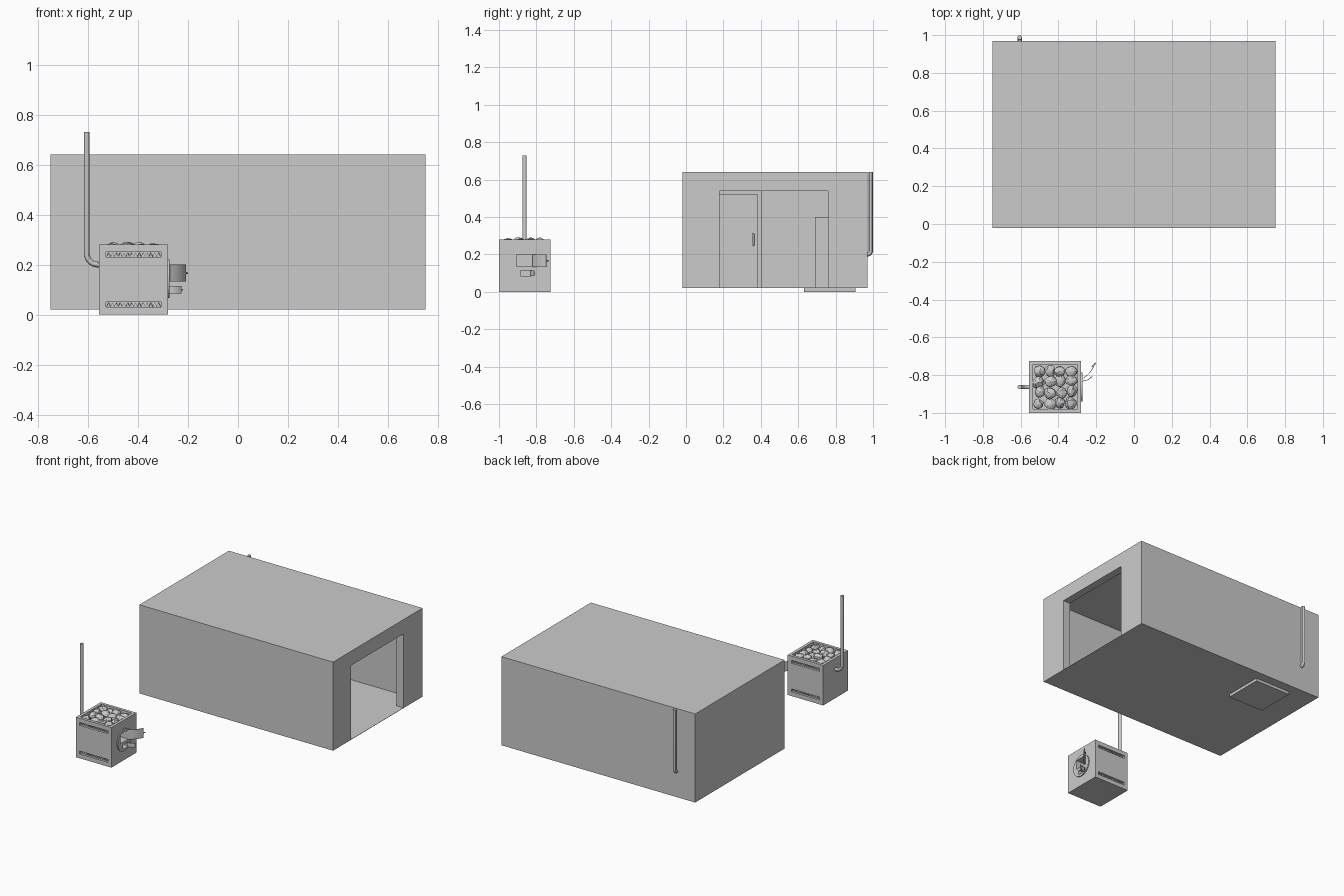
import bpy, bmesh, math, random
from mathutils import Vector, noise

if "Cube" in bpy.data.objects:
    bpy.data.objects.remove(bpy.data.objects["Cube"])

random.seed(4)


def finish(name, bm):
    me = bpy.data.meshes.new(name)
    bm.to_mesh(me)
    bm.free()
    ob = bpy.data.objects.new(name, me)
    bpy.context.collection.objects.link(ob)
    return ob


def select(ob):
    bpy.ops.object.select_all(action='DESELECT')
    ob.select_set(True)
    bpy.context.view_layer.objects.active = ob


def box(name, lo, hi):
    bm = bmesh.new()
    bmesh.ops.create_cube(bm, size=1)
    for v in bm.verts:
        v.co = [a + (b - a) * (c + 0.5) for a, b, c in zip(lo, hi, v.co)]
    return finish(name, bm)


def cut(ob, cutters):
    for c in cutters:
        c.hide_render = True
        m = ob.modifiers.new("cut", 'BOOLEAN')
        m.operation, m.object, m.solver = 'DIFFERENCE', c, 'EXACT'
        select(ob)
        bpy.ops.object.modifier_apply(modifier=m.name)
        bpy.data.objects.remove(c)


def tube(name, pts, r):
    cu = bpy.data.curves.new(name, 'CURVE')
    cu.dimensions = '3D'
    cu.bevel_depth, cu.bevel_resolution, cu.use_fill_caps = r, 4, True
    s = cu.splines.new('POLY')
    s.points.add(len(pts) - 1)
    for p, co in zip(s.points, pts):
        p.co = (*co, 1)
    ob = bpy.data.objects.new(name, cu)
    bpy.context.collection.objects.link(ob)
    select(ob)
    bpy.ops.object.convert(target='MESH')
    bpy.ops.object.shade_smooth_by_angle()
    return ob


def elbow(start, corner, top, bend=0.045):
    # horizontal run, rounded bend, then straight up
    a, c = Vector(start), Vector(corner)
    back = (a - c).normalized()
    up = Vector((0, 0, 1))
    o = c + (back + up) * bend
    arc = [o - up * bend * math.cos(t) - back * bend * math.sin(t)
           for t in [i * math.pi / 16 for i in range(9)]]
    return [a] + arc + [Vector((c.x, c.y, top))]


def leaf(name, hinge, tip, z0, z1, bow=0.008, t=0.003):
    # slightly curved door leaf standing open
    h, e = Vector(hinge), Vector(tip)
    n = Vector((e.y - h.y, h.x - e.x)).normalized()
    line = [h.lerp(e, i / 6) + n * bow * math.sin(math.pi * i / 6) for i in range(7)]
    outline = line + [p + n * t for p in reversed(line)]
    bm = bmesh.new()
    f = bm.faces.new([bm.verts.new((p.x, p.y, z0)) for p in outline])
    ext = bmesh.ops.extrude_face_region(bm, geom=[f])['geom']
    bmesh.ops.translate(bm, vec=(0, 0, z1 - z0),
                        verts=[v for v in ext if isinstance(v, bmesh.types.BMVert)])
    bmesh.ops.recalc_face_normals(bm, faces=bm.faces)
    return finish(name, bm)


def stove(prefix, dy):
    x0, x1, y0, y1, top = -0.555, -0.28, -1 + dy, -0.725 + dy, 0.28
    yc = (y0 + y1) / 2
    body = box(prefix + "stove_body", (x0, y0, 0), (x1, y1, top))
    cutters = [box("stone_well", (x0 + .02, y0 + .02, .215), (x1 - .02, y1 - .02, .3)),
               box("fire_hole", (x1 - .15, yc - .045, .135), (x1 + .02, yc + .04, .2)),
               box("ash_hole", (x1 - .15, yc - .022, .085), (x1 + .02, yc + .042, .115))]
    slots = [(y, s, z) for y, s in ((y0, 1), (y1, -1)) for z in (.04, .24)]
    for y, s, z in slots:
        a, b = sorted((y - s * .01, y + s * .016))
        cutters.append(box("vent_slot", (x0 + .028, a, z - .01), (x1 - .028, b, z + .01)))
    # round door plate with the two openings
    bm = bmesh.new()
    bmesh.ops.create_cone(bm, cap_ends=True, segments=48, radius1=.077, radius2=.077, depth=.008)
    for v in bm.verts:
        x, y, z = v.co
        v.co = (x1 + .003 + z, yc + x, .144 + y)
    plate = finish(prefix + "door_plate", bm)
    cut(plate, [box("fire_cut", (x1 - .02, yc - .045, .135), (x1 + .02, yc + .04, .2)),
                box("ash_cut", (x1 - .02, yc - .022, .085), (x1 + .02, yc + .042, .115))])
    cut(body, cutters)
    # zigzag grille inside every vent slot
    for i, (y, s, z) in enumerate(slots):
        n = 28
        pts = [(x0 + .03 + (x1 - x0 - .06) * k / n, y + s * .009, z + (.008 if k % 2 else -.008))
               for k in range(n + 1)]
        tube(prefix + "vent_grille_%d" % i, pts, .0012)
    # open doors and handles
    leaf(prefix + "fire_door", (x1 + .005, yc + .044), (-.21, yc + .117), .132, .2)
    tube(prefix + "fire_door_handle", [(-.222, yc + .106, .166), (-.203, yc + .126, .166)], .004)
    leaf(prefix + "ash_door", (x1 + .005, yc + .032), (-.228, yc + .052), .085, .115, .005)
    tube(prefix + "ash_door_handle", [(-.23, yc + .05, .1), (-.221, yc + .055, .1)], .0025)
    # heap of rough stones
    bm = bmesh.new()
    for i in range(4):
        for j in range(4):
            vs = bmesh.ops.create_icosphere(bm, subdivisions=2, radius=1)['verts']
            c = Vector((x0 + .052 + i * .057 + random.uniform(-.006, .006),
                        y0 + .052 + j * .057 + random.uniform(-.006, .006),
                        .26 + random.uniform(-.006, .008)))
            size = Vector([random.uniform(*q) for q in ((.026, .034), (.026, .034), (.022, .03))])
            for v in vs:
                k = 1 + .3 * noise.noise(v.co * 1.3 + Vector((i * 7, j * 5, 2)))
                v.co = c + v.co * size * k
    finish(prefix + "stones", bm)


# separate stove at the front, and its twin in place inside the cabin
stove("", 0)
stove("inner_", 1.63)
tube("stove_pipe", elbow((-.53, -.863, .2), (-.605, -.863, .2), .73), .0115)
tube("cabin_pipe", elbow((-.605, .75, .2), (-.605, .988, .2), .64, .02), .012)

# cabin shell, hollow, with a doorway in the right end
W, Z0, Z1 = .055, .02, .64
shell = box("cabin_shell", (-.75, -.02, Z0), (.75, .97, Z1))
cut(shell, [box("room", (-.75 + W, -.02 + W, Z0 + .002), (.75 - W, .97 - W, Z1 - .04)),
            box("doorway", (.6, .18, Z0 + .002), (.8, .76, .54))])

# partition with inner door, frame and handle
px = .0
box("partition", (px - .03, .035, Z0), (px, .915, .6))
box("inner_door", (px, .12, Z0), (px + .008, .38, .515))
box("frame_jamb", (px, .383, Z0), (px + .014, .405, .54))
box("frame_head", (px, .1, .52), (px + .014, .383, .54))
tube("inner_door_handle", [(px + .005, .36, .25), (px + .022, .36, .25),
                           (px + .022, .36, .31), (px + .005, .36, .31)], .005)
# tall cabinet in the far corner of the front room
box("cabinet", (px, .69, Z0), (px + .12, .915, .4))
